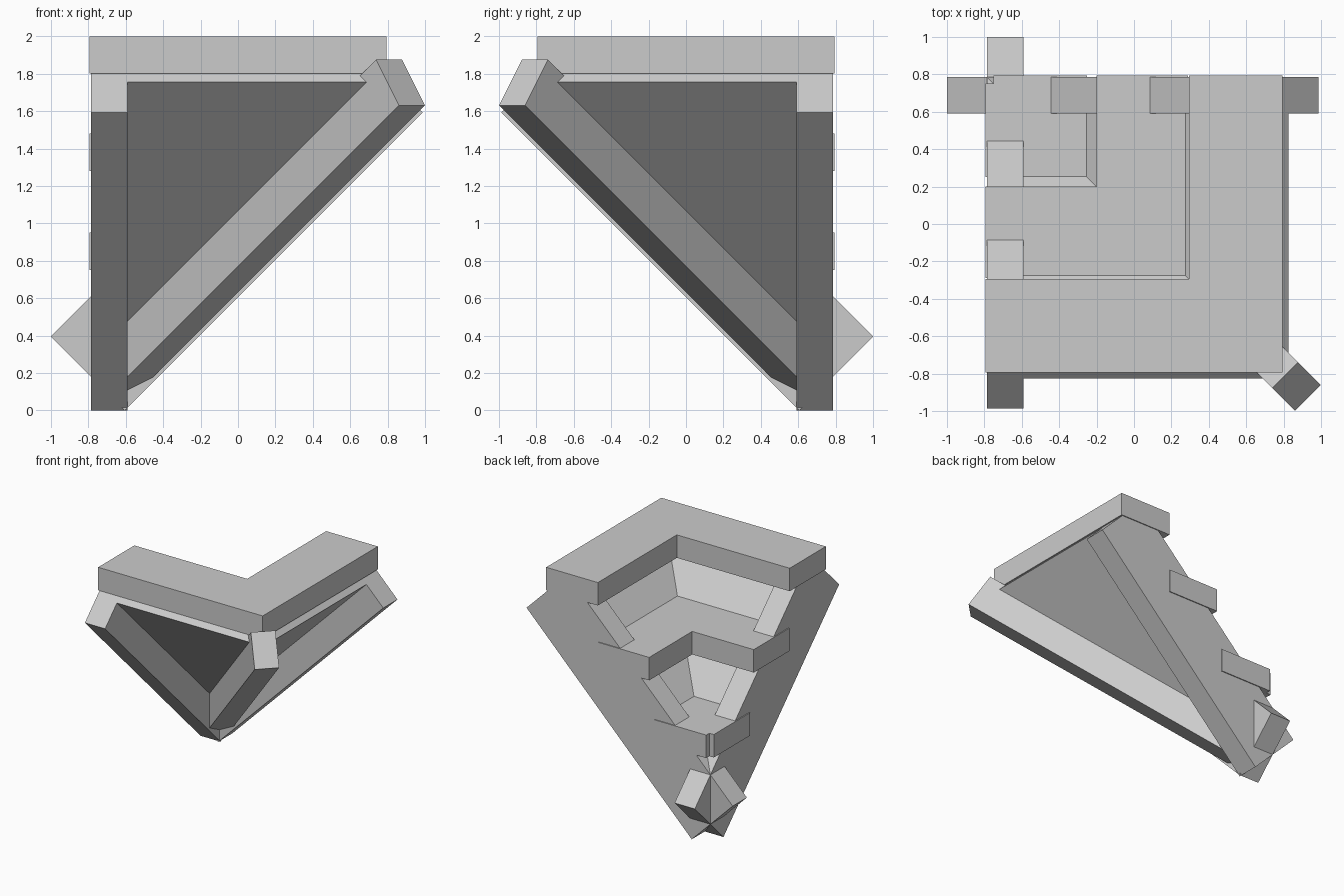
import bpy, bmesh
from mathutils import Vector

old = bpy.data.objects.get("Cube")
if old:
    bpy.data.objects.remove(old, do_unlink=True)

stone = bpy.data.materials.new("plain_grey")
stone.use_nodes = True
GREY = (0.6, 0.6, 0.6, 1)
stone.diffuse_color = GREY
stone.node_tree.nodes["Principled BSDF"].inputs["Base Color"].default_value = GREY


def loft(name, ring_a, ring_b):
    """Solid between two matching rings of points."""
    bm = bmesh.new()
    a = [bm.verts.new(p) for p in ring_a]
    b = [bm.verts.new(p) for p in ring_b]
    bm.faces.new(a)
    bm.faces.new(b)
    for i in range(len(a)):
        j = (i + 1) % len(a)
        bm.faces.new((a[i], a[j], b[j], b[i]))
    bmesh.ops.recalc_face_normals(bm, faces=bm.faces)
    mesh = bpy.data.meshes.new(name)
    bm.to_mesh(mesh)
    bm.free()
    mesh.materials.append(stone)
    obj = bpy.data.objects.new(name, mesh)
    bpy.context.collection.objects.link(obj)


def swap(ring):
    """Reflect points across the diagonal plane of the corner."""
    return [(-y, -x, z) for x, y, z in ring]


def both_sides(name, ring_a, ring_b):
    loft("right_" + name, ring_a, ring_b)
    loft("front_" + name, swap(ring_a), swap(ring_b))


EDGE = 0.785     # back and left limit of the sloping parts
TOP_CUT = 2.58   # x + z on the square-cut upper ends

# Sloping edge beams with square-cut ends
def on_slope(offset, cut):
    return ((cut - offset) / 2, (cut + offset) / 2)

profile = [on_slope(0.605, -0.605), on_slope(0.605, TOP_CUT),
           on_slope(1.395, TOP_CUT), on_slope(1.395, -0.605)]
both_sides("edge_beam", [(x, 0.59, z) for x, z in profile],
           [(x, EDGE, z) for x, z in profile])

# Sloping panels, mitred where they meet on the diagonal
low = -0.68
profile = [(low, low + 0.93), on_slope(0.93, TOP_CUT),
           on_slope(1.205, TOP_CUT), (low, low + 1.205)]
both_sides("panel", [(x, -x, z) for x, z in profile],
           [(x, 0.7, z) for x, z in profile])

# Diagonal hip beam under the mitre
along = Vector((1, -1, 1)).normalized()
side = Vector((1, 1, 0)).normalized() * 0.098
depth = Vector((-1, 1, 2)).normalized() * 0.3
foot = Vector((0.93, -0.93, 1.63))
end = [foot - side, foot + side, foot + side + depth, foot - side + depth]
loft("hip_beam", end, [p - along * 2.68 for p in end])

# Stepped L-shaped slabs
FAR = 0.793
for name, inner, outer, base in (("top_slab", 0.295, FAR, 1.8),
                                 ("middle_slab", -0.2, 0.29, 1.28),
                                 ("lower_slab", -0.75, -0.25, 0.75)):
    outline = [(-FAR, -outer), (outer, -outer), (outer, FAR),
               (inner, FAR), (inner, -inner), (-FAR, -inner)]
    loft(name, [(x, y, base) for x, y in outline],
         [(x, y, base + 0.2) for x, y in outline])
